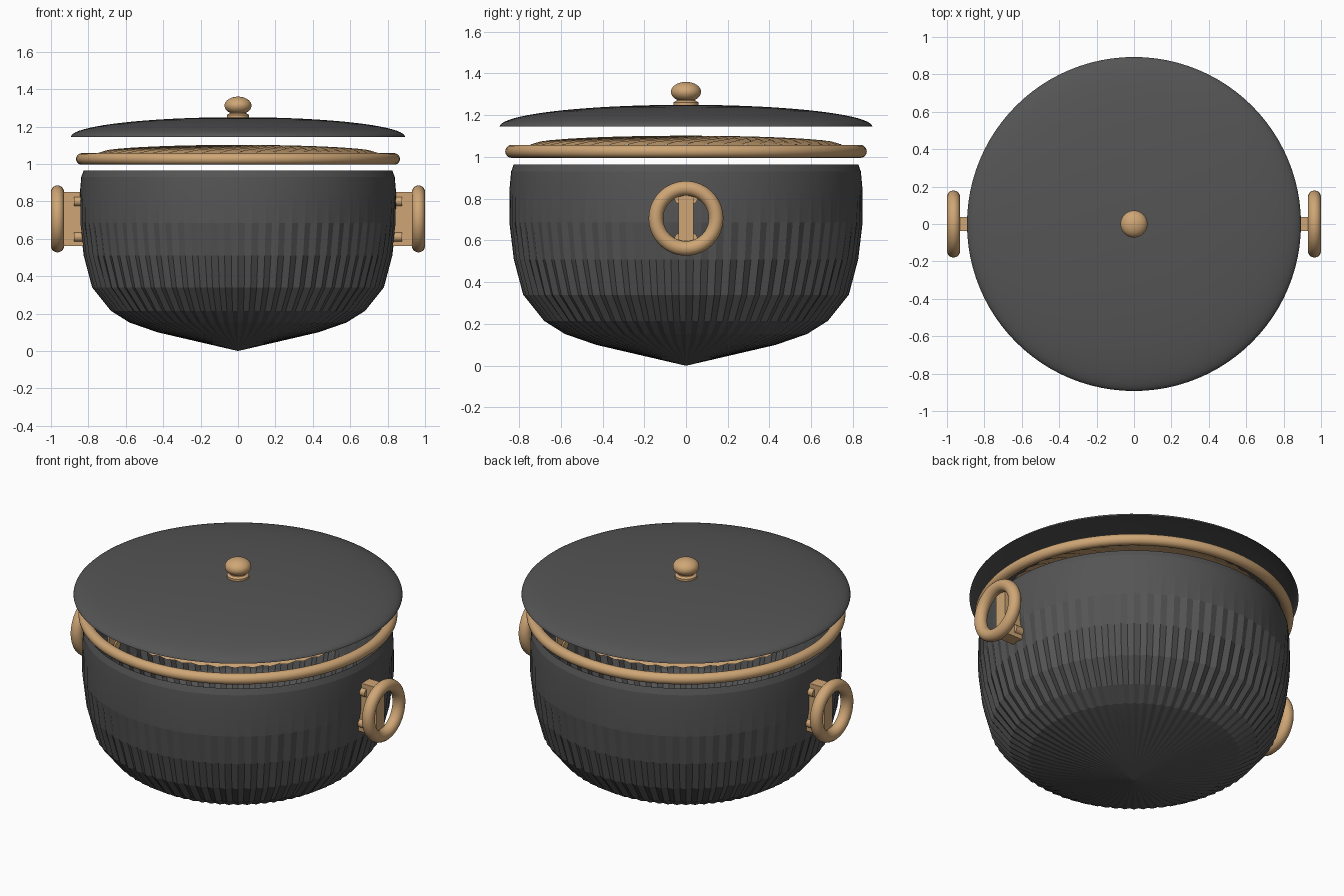
import bpy, bmesh
from math import sin, cos, pi, sqrt

if "Cube" in bpy.data.objects:
    bpy.data.objects.remove(bpy.data.objects["Cube"])


def material(name, rgb):
    m = bpy.data.materials.new(name)
    m.diffuse_color = (*rgb, 1)
    m.use_nodes = True
    m.node_tree.nodes["Principled BSDF"].inputs["Base Color"].default_value = m.diffuse_color
    return m


iron = material("dark_iron", (0.09, 0.09, 0.09))
brass = material("brass", (0.62, 0.38, 0.18))


def finish(name, bm, mat, angle=None):
    me = bpy.data.meshes.new(name)
    bmesh.ops.recalc_face_normals(bm, faces=bm.faces)
    bm.to_mesh(me)
    bm.free()
    ob = bpy.data.objects.new(name, me)
    bpy.context.collection.objects.link(ob)
    me.materials.append(mat)
    if angle:
        bpy.ops.object.select_all(action='DESELECT')
        ob.select_set(True)
        bpy.context.view_layer.objects.active = ob
        bpy.ops.object.shade_smooth_by_angle(angle=angle)
    return ob


def lathe(name, profile, n, mat, angle=None, flip=False):
    """Profile of (r, z, rib_r, rib_z); ribs alternate on odd and even columns."""
    bm = bmesh.new()
    rings = []
    for r, z, rib_r, rib_z in profile:
        if r == 0:
            rings.append([bm.verts.new((0, 0, z))] * n)
            continue
        ring = []
        for i in range(n):
            s = 1 if i % 2 == 0 else -1
            a = 2 * pi * i / n
            rr = r - rib_r * (1 - s)
            ring.append(bm.verts.new((rr * cos(a), rr * sin(a), z + s * rib_z)))
        rings.append(ring)
    for p, q in zip(rings, rings[1:]):
        for i in range(n):
            j = (i + 1) % n
            vs = list(dict.fromkeys((p[i], p[j], q[j], q[i])))
            bm.faces.new(vs)
    return finish(name, bm, mat, angle)


def torus(name, major, minor, loc, rot, segs):
    bpy.ops.mesh.primitive_torus_add(major_radius=major, minor_radius=minor, location=loc,
                                     rotation=rot, major_segments=segs, minor_segments=20)
    ob = bpy.context.object
    ob.name = name
    ob.data.materials.append(brass)
    bpy.ops.object.shade_smooth()


# fluted pot bowl, ribs fading out toward the rim
bowl = [(0, 0, 0, 0), (0.43, 0.10, 0.005, 0), (0.58, 0.152, 0.007, 0),
        (0.68, 0.215, 0.008, 0), (0.78, 0.34, 0.008, 0), (0.825, 0.51, 0.006, 0),
        (0.846, 0.685, 0.003, 0), (0.845, 0.85, 0, 0), (0.838, 0.93, 0, 0),
        (0.825, 0.965, 0, 0)]
lathe("pot_bowl", bowl, 144, iron, 0.15)

# rim ring
torus("rim_ring", 0.835, 0.031, (0, 0, 1.027), (0, 0, 0), 96)

# rippled inner tray under the lid
steps = 16
tray = []
for k in range(steps + 1):
    r = 0.745 * (1 - k / steps)
    z = 1.055 + 0.042 * sqrt(max(0, 1 - (r / 0.745) ** 2))
    tray.append((r, z, 0, 0.005 * (-1) ** k))
lathe("inner_tray", tray, 96, brass)

# domed lid
lid = [(0.893 * cos(pi / 2 * k / 20) if k < 20 else 0,
        1.145 + 0.105 * sin(pi / 2 * k / 20), 0, 0) for k in range(21)]
lathe("lid", lid, 96, iron, 0.6)

# knob neck and knob
lathe("knob_neck", [(0.06, 1.245, 0, 0), (0.06, 1.262, 0, 0), (0.045, 1.27, 0, 0),
                    (0.04, 1.285, 0, 0)], 32, brass, 0.5)
bpy.ops.mesh.primitive_uv_sphere_add(segments=40, ring_count=20, radius=1, location=(0, 0, 1.312))
knob = bpy.context.object
knob.name = "lid_knob"
knob.scale = (0.072, 0.072, 0.048)
knob.data.materials.append(brass)
bpy.ops.object.shade_smooth()

# side handles: ring, bracket plate and four rivets each
for side, s in (("left", -1), ("right", 1)):
    torus(f"{side}_handle_ring", 0.144, 0.035, (s * 0.965, 0, 0.706), (0, pi / 2, 0), 64)
    bpy.ops.mesh.primitive_cube_add(size=1, location=(s * 0.885, 0, 0.706))
    plate = bpy.context.object
    plate.name = f"{side}_handle_bracket"
    plate.scale = (0.12, 0.074, 0.29)
    plate.data.materials.append(brass)
    for z in (0.61, 0.80):
        for y in (-0.03, 0.03):
            bpy.ops.mesh.primitive_cylinder_add(vertices=20, radius=0.025, depth=0.06,
                                                location=(s * 0.846, y, z),
                                                rotation=(0, pi / 2, 0))
            rivet = bpy.context.object
            rivet.name = f"{side}_bracket_rivet"
            rivet.data.materials.append(brass)
            bpy.ops.object.shade_smooth_by_angle(angle=0.6)
